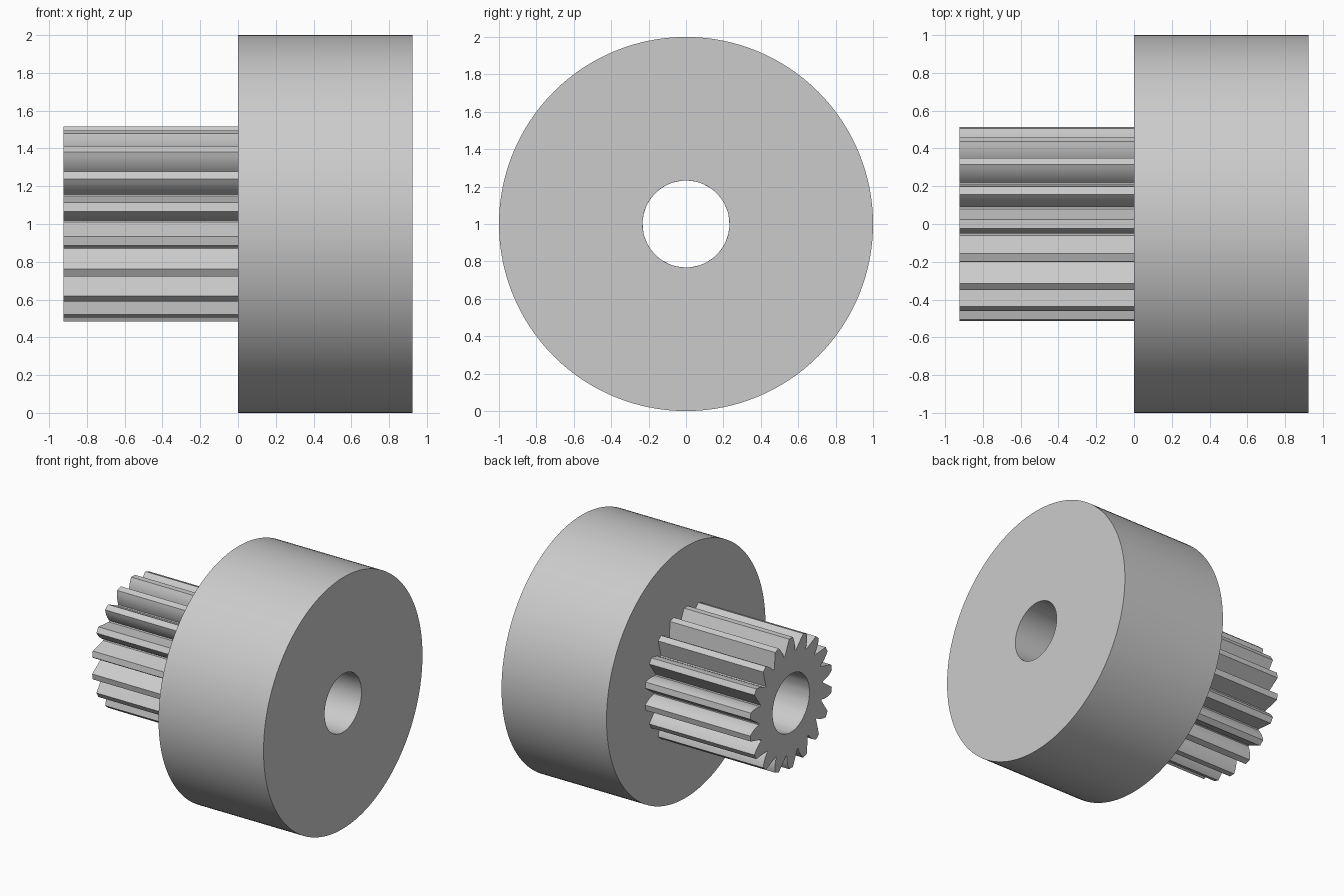
import bpy
import bmesh
from math import sin, cos, radians

if "Cube" in bpy.data.objects:
    bpy.data.objects.remove(bpy.data.objects["Cube"], do_unlink=True)

BORE = 0.232
AXLE_Z = 1.0
TEETH = 18

grey = bpy.data.materials.new("plain_grey")
grey.use_nodes = True
grey.diffuse_color = (0.6, 0.6, 0.6, 1)
grey.node_tree.nodes["Principled BSDF"].inputs["Base Color"].default_value = (0.6, 0.6, 0.6, 1)


def bored_prism(name, outline, x0, x1, cap_end=True):
    """Extrude a polar outline (degrees, radius) along x with a round bore."""
    bm = bmesh.new()

    def ring(x, points):
        return [bm.verts.new((x, -r * cos(radians(a)), AXLE_Z + r * sin(radians(a))))
                for a, r in points]

    bore = [(a, BORE) for a, r in outline]
    outer0, outer1 = ring(x0, outline), ring(x1, outline)
    inner0, inner1 = ring(x0, bore), ring(x1, bore)
    strips = [(outer0, outer1), (inner1, inner0), (inner0, outer0)]
    if cap_end:
        strips.append((outer1, inner1))
    for a, b in strips:
        for i in range(len(a)):
            j = (i + 1) % len(a)
            bm.faces.new((a[i], a[j], b[j], b[i]))
    bmesh.ops.recalc_face_normals(bm, faces=bm.faces)
    mesh = bpy.data.meshes.new(name)
    bm.to_mesh(mesh)
    bm.free()
    mesh.materials.append(grey)
    obj = bpy.data.objects.new(name, mesh)
    bpy.context.collection.objects.link(obj)
    bpy.ops.object.select_all(action="DESELECT")
    obj.select_set(True)
    bpy.context.view_layer.objects.active = obj
    bpy.ops.object.shade_smooth_by_angle(angle=radians(25))
    return obj


# Large plain drum
SIDES = 128
bored_prism("drum", [(360 * i / SIDES, 1.0) for i in range(SIDES)], 0, 0.925)

# Leaning tooth: bulged steep flank, narrow tip, straight shallow flank
ROOT, TIP = 0.404, 0.518
STEPS = 5
tooth = []
for s in range(STEPS + 1):
    t = s / STEPS
    tooth.append((-7.2 + 4.6 * t - 3.2 * t * (1 - t), ROOT + (TIP - ROOT) * t))
tooth += [(2.6, TIP), (11.4, ROOT)]

# Toothed pinion, open where it meets the drum
pitch = 360 / TEETH
outline = [(pitch * (k + 0.5) + a, r) for k in range(TEETH) for a, r in tooth]
bored_prism("pinion", outline, -0.925, 0, cap_end=False)
